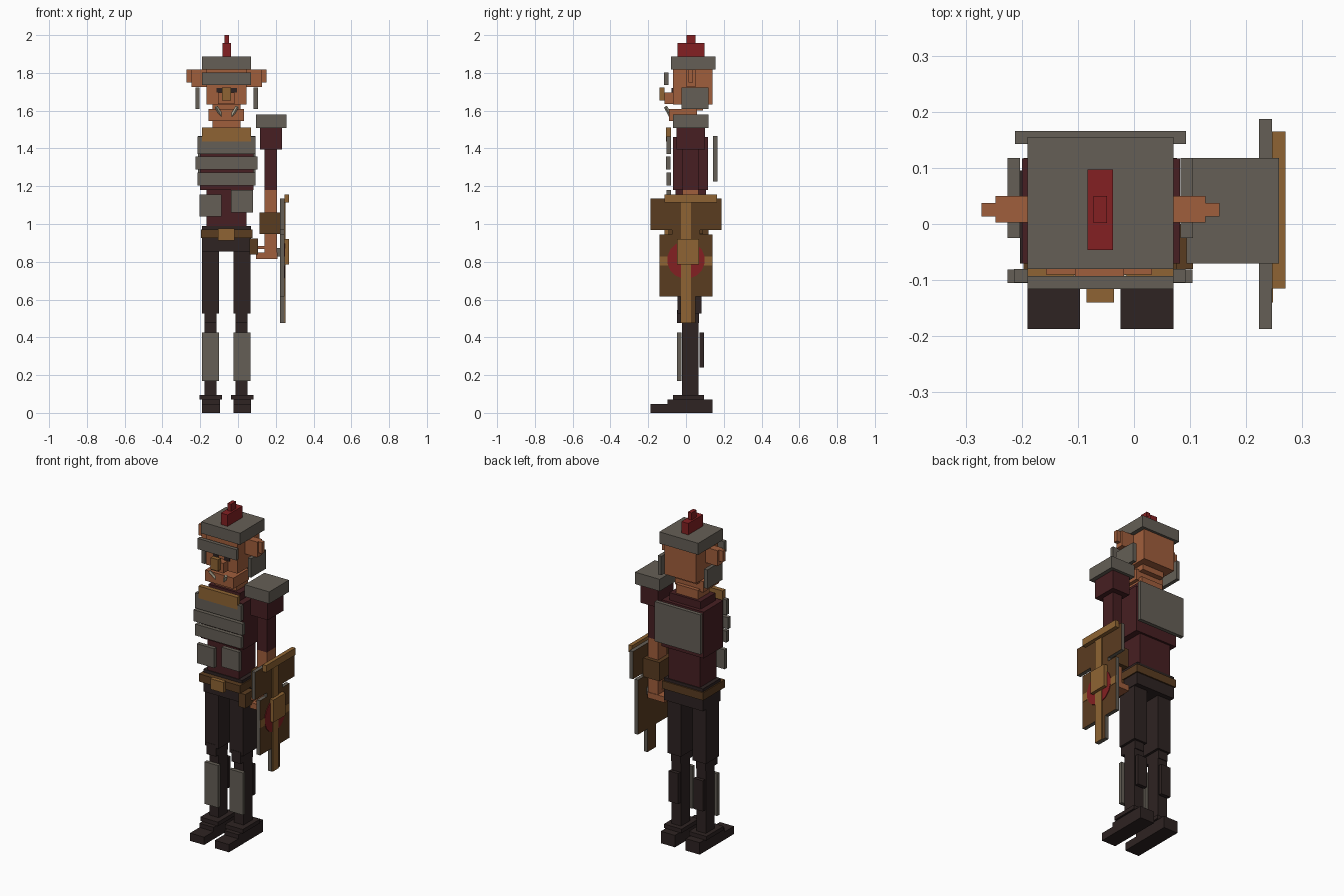
import bpy, bmesh, math
from mathutils import Matrix, Vector

cube = bpy.data.objects.get("Cube")
if cube:
    bpy.data.objects.remove(cube, do_unlink=True)


def material(name, hex_code):
    srgb = [int(hex_code[i:i + 2], 16) / 255 for i in (0, 2, 4)]
    col = [c / 12.92 if c < 0.04045 else ((c + 0.055) / 1.055) ** 2.4 for c in srgb] + [1]
    m = bpy.data.materials.new(name)
    m.use_nodes = True
    m.diffuse_color = col
    bsdf = m.node_tree.nodes["Principled BSDF"]
    bsdf.inputs["Base Color"].default_value = col
    bsdf.inputs["Roughness"].default_value = 0.9
    return m


STEEL = material("worn_steel", "655F56")
SKIN = material("orange_skin", "A05E3C")
GOLD = material("brass", "8F6433")
BROWN = material("brown_leather", "5A3C20")
CLOTH = material("dark_red_cloth", "471F22")
RED = material("bright_red", "832022")
DARK = material("dark_trousers", "2E2322")
IVORY = material("ivory", "C4BCA4")


def finish(name, bm, *mats):
    mesh = bpy.data.meshes.new(name)
    bm.to_mesh(mesh)
    bm.free()
    for m in mats:
        mesh.materials.append(m)
    obj = bpy.data.objects.new(name, mesh)
    bpy.context.collection.objects.link(obj)
    return obj


def box(name, mat, x, y, z, face_mat=None):
    """Block from (min, max) ranges; face_mat colours the sides facing +x and -x."""
    bm = bmesh.new()
    size = [r[1] - r[0] for r in (x, y, z)]
    mid = [(r[1] + r[0]) / 2 for r in (x, y, z)]
    bmesh.ops.create_cube(bm, size=1, matrix=Matrix.Translation(mid) @ Matrix.Diagonal((*size, 1)))
    bm.normal_update()
    if face_mat:
        for f in bm.faces:
            f.material_index = int(abs(f.normal.x) > 0.5)
        return finish(name, bm, mat, face_mat)
    return finish(name, bm, mat)


# Legs: the second leg repeats the first, shifted sideways
for side, d in (("right", 0.0), ("left", 0.166)):
    def leg(part, mat, x, y, z):
        box(f"{side}_{part}", mat, (x[0] + d, x[1] + d), y, z)
    leg("sole", DARK, (-0.19, -0.096), (-0.187, 0.14), (0, 0.047))
    leg("shoe", DARK, (-0.19, -0.096), (-0.097, 0.14), (0.047, 0.072))
    leg("ankle_cuff", DARK, (-0.203, -0.085), (-0.07, 0.095), (0.072, 0.096))
    leg("shin", DARK, (-0.178, -0.115), (-0.02, 0.065), (0.096, 0.5))
    leg("knee", DARK, (-0.178, -0.115), (-0.047, 0.07), (0.475, 0.545))
    leg("shin_guard", STEEL, (-0.19, -0.1), (-0.047, -0.025), (0.17, 0.425))
    leg("calf_guard", DARK, (-0.178, -0.115), (0.072, 0.094), (0.24, 0.425))
    leg("thigh", DARK, (-0.19, -0.1), (-0.045, 0.082), (0.525, 0.87))

# Hips and belt
box("pelvis", DARK, (-0.19, 0.07), (-0.06, 0.11), (0.855, 0.99))
box("belt", BROWN, (-0.197, 0.077), (-0.092, 0.118), (0.925, 0.972))
box("belt_buckle", GOLD, (-0.105, -0.018), (-0.115, -0.09), (0.912, 0.976))
box("belt_pouch", BROWN, (0.06, 0.105), (-0.08, 0.0), (0.838, 0.922))

# Torso
box("waist", CLOTH, (-0.166, 0.045), (-0.055, 0.105), (0.98, 1.19))
box("chest", CLOTH, (-0.2, 0.082), (-0.07, 0.117), (1.18, 1.46))
box("collar", CLOTH, (-0.165, 0.045), (-0.045, 0.095), (1.46, 1.505))
box("back_plate", STEEL, (-0.212, 0.093), (0.143, 0.166), (1.225, 1.465))
box("gorget", GOLD, (-0.19, 0.07), (-0.107, -0.079), (1.437, 1.51))
box("upper_chest_plate", STEEL, (-0.214, 0.092), (-0.104, -0.08), (1.37, 1.462))
box("middle_chest_plate", STEEL, (-0.225, 0.104), (-0.105, -0.081), (1.288, 1.357))
box("lower_chest_plate", STEEL, (-0.214, 0.092), (-0.104, -0.08), (1.204, 1.273))
box("right_hip_plate", STEEL, (-0.203, -0.087), (-0.104, -0.08), (1.04, 1.157))
box("left_hip_plate", STEEL, (-0.037, 0.08), (-0.104, -0.08), (1.062, 1.18))

# Head
box("neck", SKIN, (-0.135, 0.012), (-0.03, 0.08), (1.5, 1.56))
box("jaw", SKIN, (-0.157, 0.032), (-0.09, 0.058), (1.545, 1.61))
box("skull", SKIN, (-0.166, 0.045), (-0.07, 0.14), (1.633, 1.825))
box("skull_base", SKIN, (-0.135, 0.012), (-0.02, 0.09), (1.6, 1.64))
box("muzzle", SKIN, (-0.105, -0.018), (-0.115, -0.07), (1.635, 1.695))
box("nose_guard", GOLD, (-0.085, -0.036), (-0.14, -0.113), (1.653, 1.722))
for side, s in (("right", -1), ("left", 1)):
    def rng(a, b):
        return tuple(sorted((-0.06 + s * a, -0.06 + s * b)))
    box(f"{side}_eye", DARK, rng(0.02, 0.055), (-0.076, -0.069), (1.695, 1.72))
    box(f"{side}_ear", SKIN, rng(0.1, 0.187), (0.003, 0.05), (1.725, 1.818))
    box(f"{side}_ear_tip", SKIN, rng(0.187, 0.212), (0.013, 0.037), (1.75, 1.818))
    box(f"{side}_cheek_guard", STEEL, rng(0.143, 0.165), (-0.025, 0.118), (1.608, 1.722))
    # Tusk leaning outward and forward
    bm = bmesh.new()
    axis = Vector((s * 0.03, -0.028, 0.052))
    bmesh.ops.create_cube(bm, size=1, matrix=Matrix.Translation((-0.06 + s * 0.04, -0.094, 1.594))
                          @ axis.to_track_quat('Z', 'Y').to_matrix().to_4x4()
                          @ Matrix.Diagonal((0.013, 0.013, axis.length, 1)))
    finish(f"{side}_tusk", bm, IVORY)

# Helmet and crest
box("helmet_cap", STEEL, (-0.19, 0.07), (-0.08, 0.155), (1.818, 1.888))
box("helmet_brow", STEEL, (-0.19, 0.07), (-0.116, -0.093), (1.737, 1.802))
box("crest_base", RED, (-0.083, -0.037), (-0.046, 0.097), (1.888, 1.957))
box("crest_tip", RED, (-0.072, -0.048), (0.002, 0.05), (1.957, 2.0))

# Left arm
box("pauldron", STEEL, (0.094, 0.258), (-0.07, 0.118), (1.508, 1.58))
box("shoulder", CLOTH, (0.117, 0.234), (-0.05, 0.1), (1.395, 1.508))
box("upper_arm", CLOTH, (0.141, 0.206), (-0.018, 0.067), (1.18, 1.395))
box("forearm", SKIN, (0.141, 0.206), (-0.018, 0.067), (0.94, 1.18))
box("bracer", BROWN, (0.115, 0.224), (-0.04, 0.09), (0.947, 1.06))
box("palm", SKIN, (0.141, 0.206), (-0.018, 0.067), (0.835, 0.947))
box("fingers", SKIN, (0.094, 0.21), (-0.02, 0.07), (0.815, 0.85))
box("thumb", SKIN, (0.1, 0.155), (-0.025, 0.03), (0.868, 0.884))
box("shield_grip", STEEL, (0.2, 0.224), (-0.01, 0.06), (0.828, 0.872))

# Shield: steel-edged boards with leather faces
X = (0.223, 0.246)
box("shield_top", STEEL, X, (-0.187, 0.187), (0.968, 1.135), BROWN)
box("shield_neck", STEEL, X, (-0.075, 0.075), (0.945, 0.968), BROWN)
box("shield_body", STEEL, X, (-0.14, 0.14), (0.615, 0.945), BROWN)
box("shield_tip", STEEL, X, (-0.03, 0.05), (0.475, 0.615), BROWN)
box("shield_top_rim", GOLD, (0.246, 0.27), (-0.115, 0.165), (1.113, 1.155))
box("shield_cross_band", GOLD, (0.245, 0.248), (-0.14, 0.14), (0.78, 0.827))
bm = bmesh.new()
bmesh.ops.create_cone(bm, cap_ends=True, segments=16, radius1=0.1, radius2=0.1, depth=0.005,
                      matrix=Matrix.Translation((0.2475, 0, 0.81))
                      @ Matrix.Rotation(math.pi / 2, 4, 'Y') @ Matrix.Rotation(math.pi / 16, 4, 'Z'))
finish("shield_red_disc", bm, RED)
box("shield_long_band", GOLD, (0.245, 0.252), (-0.027, 0.027), (0.475, 1.113))
box("shield_boss", GOLD, (0.246, 0.27), (-0.047, 0.07), (0.785, 0.92))
